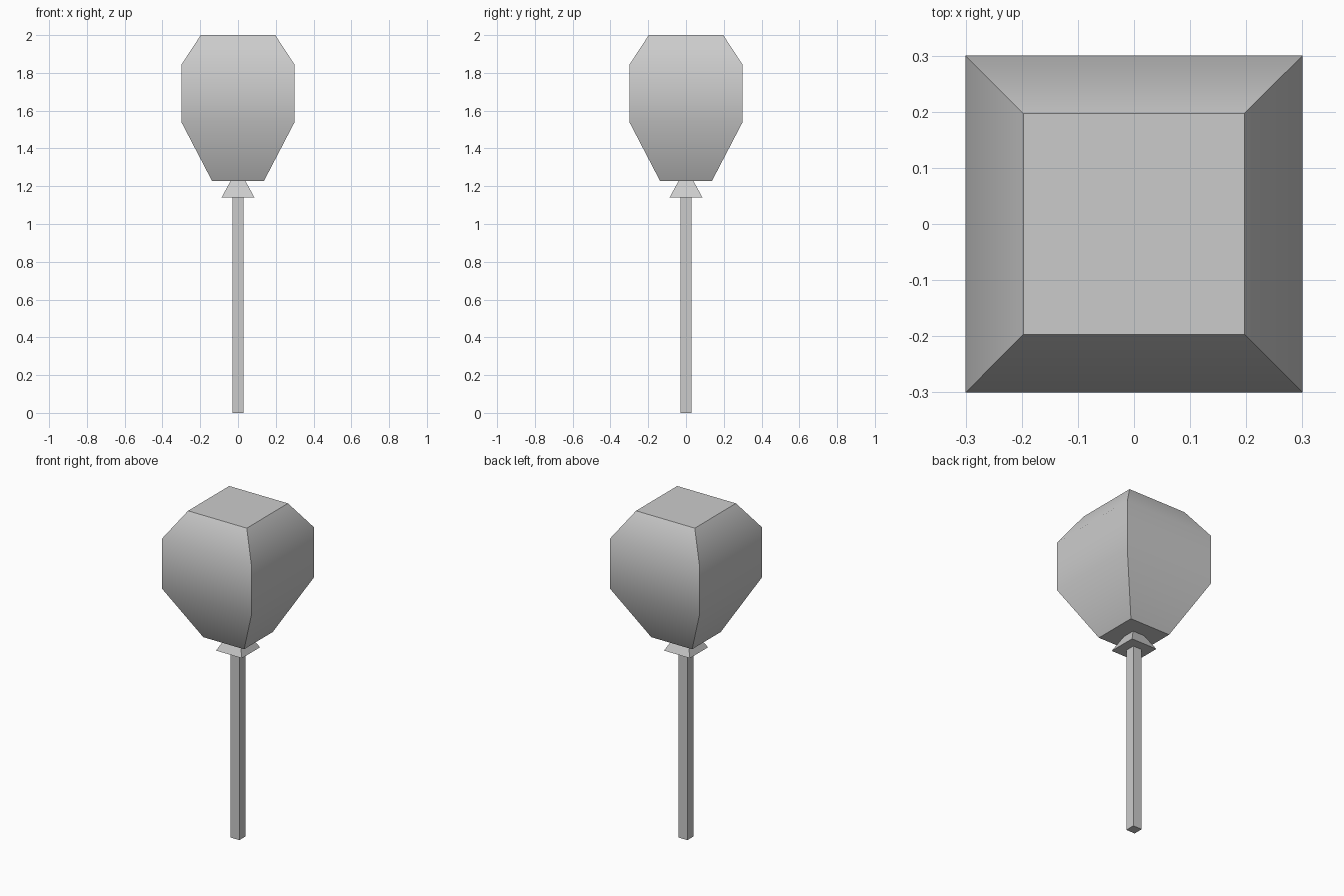
import bpy
import bmesh
import math

cube = bpy.data.objects.get("Cube")
if cube:
    bpy.data.objects.remove(cube, do_unlink=True)


def make_material(name, rgb):
    mat = bpy.data.materials.new(name)
    mat.use_nodes = True
    colour = (*rgb, 1.0)
    mat.diffuse_color = colour
    mat.node_tree.nodes["Principled BSDF"].inputs["Base Color"].default_value = colour
    return mat


def square_loft(name, profile, mat):
    """Stack square rings given as (half width, height) and cap both ends."""
    bm = bmesh.new()
    corners = ((-1, -1), (1, -1), (1, 1), (-1, 1))
    rings = [[bm.verts.new((x * h, y * h, z)) for x, y in corners] for h, z in profile]
    for low, high in zip(rings, rings[1:]):
        for i in range(4):
            j = (i + 1) % 4
            bm.faces.new((low[i], low[j], high[j], high[i]))
    bm.faces.new(rings[0][::-1])
    bm.faces.new(rings[-1])
    mesh = bpy.data.meshes.new(name)
    bm.to_mesh(mesh)
    bm.free()
    mesh.materials.append(mat)
    obj = bpy.data.objects.new(name, mesh)
    bpy.context.collection.objects.link(obj)
    return obj


grey = make_material("light grey", (0.6, 0.6, 0.6))

# Balloon: soft across its tiers, sharp at the corners and caps
balloon = square_loft("balloon", [(0.137, 1.227), (0.3, 1.54), (0.3, 1.843), (0.197, 2.0)], grey)
bpy.ops.object.select_all(action="DESELECT")
balloon.select_set(True)
bpy.context.view_layer.objects.active = balloon
bpy.ops.object.shade_smooth_by_angle(angle=math.radians(45))

# Flared knot under the balloon
square_loft("knot", [(0.087, 1.14), (0.04, 1.227)], grey)

# Stick
square_loft("stick", [(0.03, 0.0), (0.03, 1.14)], grey)
